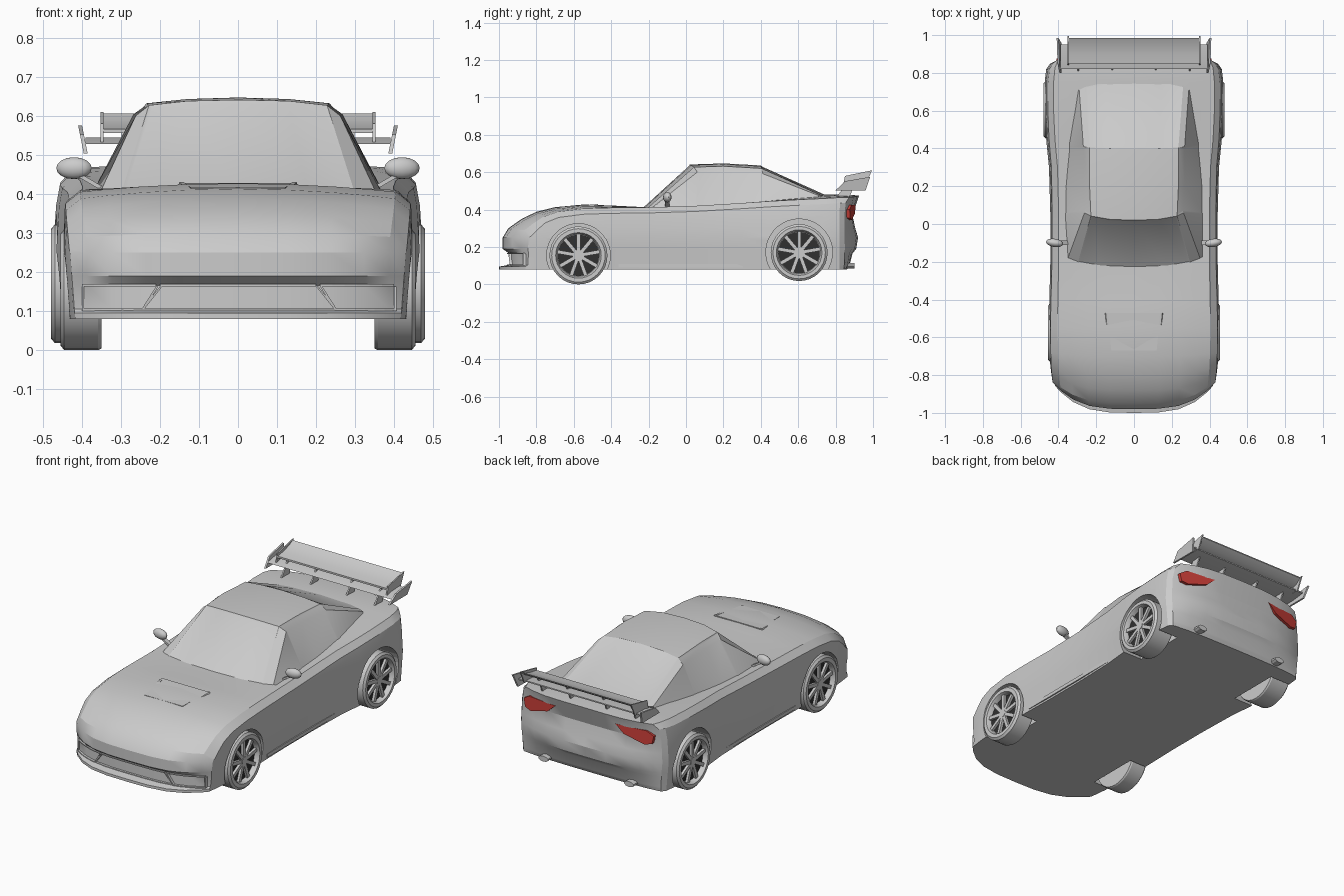
import bpy, bmesh
from math import sin, cos, pi, radians
from mathutils import Matrix

if "Cube" in bpy.data.objects:
    bpy.data.objects.remove(bpy.data.objects["Cube"])


def material(name, color):
    m = bpy.data.materials.new(name)
    m.diffuse_color = color
    m.use_nodes = True
    m.node_tree.nodes["Principled BSDF"].inputs["Base Color"].default_value = m.diffuse_color
    return m


RED = material("lamp_red", (0.6, 0.05, 0.04, 1))
DARK = material("rim_dark", (0.03, 0.03, 0.03, 1))


def finish(name, bm, mat=None, angle=25):
    bmesh.ops.remove_doubles(bm, verts=bm.verts, dist=0.0005)
    bmesh.ops.recalc_face_normals(bm, faces=bm.faces)
    me = bpy.data.meshes.new(name)
    bm.to_mesh(me)
    bm.free()
    ob = bpy.data.objects.new(name, me)
    bpy.context.collection.objects.link(ob)
    if mat:
        me.materials.append(mat)
    smooth(ob, angle)
    return ob


def smooth(ob, angle=25):
    bpy.ops.object.select_all(action='DESELECT')
    ob.select_set(True)
    bpy.context.view_layer.objects.active = ob
    bpy.ops.object.shade_smooth_by_angle(angle=radians(angle))


def loft(rows):
    """Skin closed rings of equal length, with end caps."""
    bm = bmesh.new()
    vs = [[bm.verts.new(p) for p in r] for r in rows]
    n = len(rows[0])
    for a, b in zip(vs, vs[1:]):
        for j in range(n):
            k = (j + 1) % n
            bm.faces.new((a[j], a[k], b[k], b[j]))
    bm.faces.new(vs[0])
    bm.faces.new(vs[-1])
    return bm


def mirror_ring(half):
    return half + [(-x, y, z) for x, y, z in half[-2::-1]]


def plate(name, outline, x0, x1, lean=0.0, mat=None):
    """Side outline (y, z) extruded between two x values."""
    z0 = min(z for _, z in outline)
    ring = lambda x: [(x + lean * (z - z0), y, z) for y, z in outline]
    return finish(name, loft([ring(x0), ring(x1)]), mat)


def box(name, c, s, mat=None):
    bm = bmesh.new()
    bmesh.ops.create_cube(bm, size=1, matrix=Matrix.Translation(c) @ Matrix.Diagonal((*s, 1)))
    return finish(name, bm, mat)


def lerp(table, v):
    if v <= table[0][0]:
        return table[0][1]
    for (a, p), (b, q) in zip(table, table[1:]):
        if v <= b:
            return p + (q - p) * (v - a) / (b - a)
    return table[-1][1]


# Body: sections along y that wrap down over the nose and the tail
LEVELS = [.08, .095, .105, .165, .19, .25, .3, .37]
SIDE = [(.08, .97), (.25, 1), (.37, .985), (.46, .95)]
FRONT = [(.095, -.02), (.105, .035), (.165, .035), (.19, 0)]
REAR = [(.08, -.03), (.105, -.015), (.165, .0), (.19, .02), (.25, .03), (.3, .015), (.37, 0), (.435, .01), (.465, .035)]
NOSE_Y, TAIL_Y = -.98, .89


def section(y, zt, zs, w, bow):
    d = .03 if zs > .28 and zs != .3 and zs != .37 else 0
    pts = [(w * lerp(SIDE, min(l, zs - d)), min(l, zs - d)) for l in LEVELS]
    pts.append((w * lerp(SIDE, zs - d), zs - d))
    for f in (.9, .75, .55, .3, 0):
        pts.append((w * f, zs + (zt - zs) * (1 - (f / .9) ** 2)))
    out = []
    for x, z in pts:
        t = (x / w) ** 3.5
        push = lerp(FRONT, z) if y == NOSE_Y else lerp(REAR, z) if y == TAIL_Y else 0
        out.append((x, y + bow * t + push * (1 - .9 * t), z))
    return mirror_ring(out)


stations = [(NOSE_Y, z, z, .43, .14) for z in LEVELS[:6]]
stations += [(-.95, .30, .29, .433, .125), (-.88, .35, .325, .438, .09), (-.8, .388, .36, .443, .05),
             (-.7, .413, .388, .447, .02), (-.55, .427, .405, .45, 0), (-.4, .422, .41, .448, 0),
             (-.2, .412, .412, .443, 0), (.05, .42, .42, .443, 0), (.3, .435, .435, .45, 0),
             (.45, .45, .445, .465, 0), (.6, .468, .453, .473, 0), (.75, .48, .46, .473, 0),
             (.84, .482, .465, .465, -.02), (TAIL_Y, .475, .465, .445, -.045)]
stations += [(TAIL_Y, z, z, .445, -.045) for z in LEVELS[::-1]]
body = finish("body", loft([section(*s) for s in stations]))

# Wheel arches cut out of the body
for cy, cz, r in ((-.575, .155, .17), (.605, .172, .178)):
    for s in (1, -1):
        bpy.ops.mesh.primitive_cylinder_add(vertices=36, radius=r, depth=.3, location=(s * .48, cy, cz),
                                            rotation=(0, pi / 2, 0))
        cutter = bpy.context.object
        cutter.name = "arch_cutter"
        cutter.hide_render = True
        bpy.context.view_layer.objects.active = body
        mod = body.modifiers.new("arch", 'BOOLEAN')
        mod.operation, mod.solver, mod.object = 'DIFFERENCE', 'EXACT', cutter
        bpy.ops.object.modifier_move_to_index(modifier=mod.name, index=0)
        bpy.ops.object.modifier_apply(modifier=mod.name)
        bpy.data.objects.remove(cutter)

# Cabin with inset glass
cabin_rows = [
    [(.37, -.19, .4), (.355, -.195, .4), (.3, -.215, .4), (.18, -.238, .4), (0, -.245, .4)],
    [(.375, .05, .4), (.262, .06, .6), (.228, .042, .627), (.13, .025, .638), (0, .02, .641)],
    [(.378, .2, .4), (.27, .2, .606), (.235, .2, .632), (.13, .2, .643), (0, .2, .647)],
    [(.365, .42, .4), (.268, .41, .592), (.235, .405, .62), (.13, .4, .632), (0, .4, .636)],
    [(.33, .69, .4), (.29, .71, .475), (.26, .725, .475), (.15, .75, .475), (0, .76, .475)]]
bm = loft([mirror_ring(r) for r in cabin_rows])
bm.normal_update()
bmesh.ops.recalc_face_normals(bm, faces=bm.faces)
tests = (lambda n, c: n.y < -.4 and n.z > .3 and abs(c.x) < .27 and c.z > .45,
         lambda n, c: n.y > .2 and n.z > .4 and abs(c.x) < .22 and c.z > .5,
         lambda n, c: n.x > .6 and .1 < c.y < .4,
         lambda n, c: n.x < -.6 and .1 < c.y < .4)
for test in tests:
    faces = [f for f in bm.faces if test(f.normal, f.calc_center_median())]
    if faces:
        bmesh.ops.inset_region(bm, faces=faces, thickness=.012, depth=-.003)
finish("cabin", bm)


# Wheels: turned tyre, dark rim disc and light spokes
def wheel(name, s, x0, x1, cy, cz, r):
    prof = [(x0, .001), (x0, r - .004), (x0 + .008, r), (x1 - .01, r), (x1, r - .012), (x1, .122),
            (x1 - .012, .116), (x1 - .03, .112), (x1 - .03, .001)]
    rows = [[(s * x, cy + q * cos(a), cz + q * sin(a)) for a in [2 * pi * i / 32 for i in range(32)]]
            for x, q in prof]
    finish(name + "_tyre", loft(rows))
    disc = [[(s * x, cy + .11 * cos(2 * pi * i / 32), cz + .11 * sin(2 * pi * i / 32)) for i in range(32)]
            for x in (x1 - .032, x1 - .026)]
    finish(name + "_rim", loft(disc), DARK)
    bm = bmesh.new()
    for i in range(9):
        m = (Matrix.Translation((s * (x1 - .02), cy, cz)) @ Matrix.Rotation(2 * pi * i / 9, 4, 'X')
             @ Matrix.Translation((0, 0, .064)) @ Matrix.Diagonal((.016, .02, .1, 1)))
        bmesh.ops.create_cube(bm, size=1, matrix=m)
    bmesh.ops.create_cone(bm, cap_ends=True, segments=16, radius1=.022, radius2=.022, depth=.02,
                          matrix=Matrix.Translation((s * (x1 - .02), cy, cz)) @ Matrix.Rotation(pi / 2, 4, 'Y'))
    finish(name + "_spokes", bm)


for side, s in (("right", 1), ("left", -1)):
    wheel("front_wheel_" + side, s, .35, .455, -.575, .155, .155)
    wheel("rear_wheel_" + side, s, .35, .479, .605, .17, .152)

    # Mirror on a short stalk
    bm = bmesh.new()
    bmesh.ops.create_uvsphere(bm, u_segments=16, v_segments=8, radius=1,
                              matrix=Matrix.Translation((s * .42, -.1, .466)) @ Matrix.Rotation(s * .15, 4, 'Z')
                              @ Matrix.Diagonal((.046, .022, .028, 1)))
    finish("mirror_" + side, bm, None, 40)
    stalk = [[(s * x, -.1 + dy, z + dz) for dy, dz in ((-.012, -.006), (.012, -.006), (.012, .006), (-.012, .006))]
             for x, z in ((.35, .415), (.41, .45))]
    finish("mirror_stalk_" + side, loft(stalk))

    # Tail lamp wrapped to the rear corner
    lamp = [(.19, .425), (.37, .425), (.41, .40), (.40, .355), (.36, .345), (.24, .38)]
    rows = [[(s * x, .905 - .045 * (x / .445) ** 3.5 + dy, z) for x, z in lamp] for dy in (-.06, .004)]
    finish("tail_lamp_" + side, loft(rows), RED)

    # Exhaust and side skirt
    bm = bmesh.new()
    bmesh.ops.create_cone(bm, cap_ends=True, segments=10, radius1=.026, radius2=.026, depth=.12,
                          matrix=Matrix.Translation((s * .27, .84, .1)) @ Matrix.Rotation(pi / 2, 4, 'X')
                          @ Matrix.Diagonal((1.2, .6, 1, 1)))
    finish("exhaust_" + side, bm)
    box("side_skirt_" + side, (s * .432, 0, .1), (.012, .72, .02))

    # Wing end plates and struts
    plate("wing_inner_plate_" + side, [(.84, .53), (.96, .535), (.995, .61), (.85, .58)], s * .345, s * .352)
    plate("wing_outer_plate_" + side, [(.8, .503), (.96, .503), (.985, .575), (.85, .552)],
          s * .385, s * .395, s * .2)
    for x in (.11, .29):
        plate("wing_strut_" + side, [(.8, .46), (.87, .46), (.92, .57), (.88, .57)], s * x, s * (x + .008))

    # Hood vent ridge
    ridge = [[(s * x, y, z) for x, z in ((a, .40), (a + .025, .40), (a + .012, t), (a, t))]
             for y, a, t in ((-.67, .118, .412), (-.47, .138, .43))]
    finish("hood_vent_ridge_" + side, loft(ridge))

# Hood vent panel
finish("hood_vent", loft([[(-a, y, .40), (a, y, .40), (a, y, t), (-a, y, t)]
                          for y, a, t in ((-.67, .12, .416), (-.47, .14, .428))]))

# Wing planes
main = [(.85, .566), (.9, .574), (.95, .588), (.985, .606), (.985, .6), (.95, .576), (.9, .56), (.85, .556)]
lower = [(.82, .528), (.87, .54), (.95, .545), (.95, .538), (.87, .528)]
plate("wing_main", main, -.35, .35)
plate("wing_lower", lower, -.39, .39)

# Bumper grille frames following the nose curve
for name, pts in (("grille_frame", [(-.25, .1), (-.2, .163), (.2, .163), (.25, .1)]),
                  ("intake_right", [(.25, .1), (.21, .163), (.4, .163), (.4, .1)]),
                  ("intake_left", [(-.25, .1), (-.21, .163), (-.4, .163), (-.4, .1)])):
    bm = bmesh.new()
    for (xa, za), (xb, zb) in zip(pts, pts[1:] + pts[:1]):
        for i in range(6):
            ends = [(xa + (xb - xa) * k / 6, za + (zb - za) * k / 6) for k in (i, i + 1)]
            q = [(x, NOSE_Y + dy + .14 * abs(x / .43) ** 3.5 + .035 * (1 - .9 * abs(x / .43) ** 3.5), z)
                 for x, z in ends for dy in (-.012, .01)]
            dx, dz = (0, .006) if abs(xb - xa) > abs(zb - za) else (.006, 0)
            a = [bm.verts.new(p) for p in q]
            b = [bm.verts.new((x + dx, y, z + dz)) for x, y, z in q]
            for f in ((a[0], a[1], a[3], a[2]), (b[0], b[2], b[3], b[1]), (a[0], a[2], b[2], b[0]),
                      (a[1], b[1], b[3], a[3]), (a[0], b[0], b[1], a[1]), (a[2], a[3], b[3], b[2])):
                bm.faces.new(f)
    finish(name, bm)
